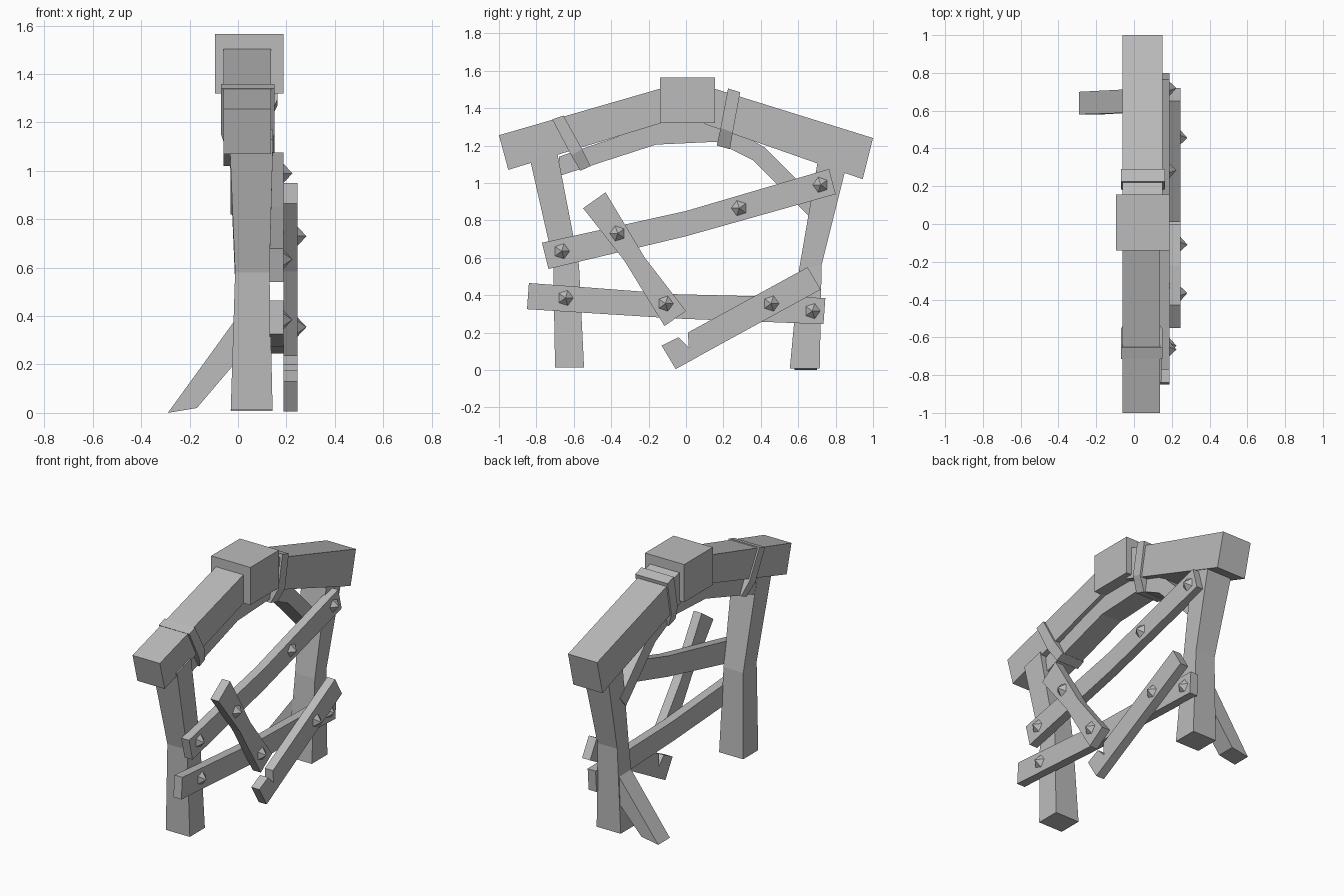
import bpy
import bmesh
from math import pi
from mathutils import Matrix, Vector

cube = bpy.data.objects.get("Cube")
if cube:
    bpy.data.objects.remove(cube, do_unlink=True)

GREY = (0.5, 0.5, 0.5, 1.0)
material = bpy.data.materials.new("plain grey")
material.use_nodes = True
material.diffuse_color = GREY
material.node_tree.nodes["Principled BSDF"].inputs["Base Color"].default_value = GREY


def finish(name, bm):
    """Turn a bmesh into a flat shaded object."""
    bmesh.ops.recalc_face_normals(bm, faces=bm.faces)
    mesh = bpy.data.meshes.new(name)
    bm.to_mesh(mesh)
    bm.free()
    mesh.materials.append(material)
    obj = bpy.data.objects.new(name, mesh)
    bpy.context.collection.objects.link(obj)
    return obj


def timber(name, rows, *spans):
    """Loft a four-sided timber through rows of (y, z) pairs.

    spans holds the x range of every row, or one range for all of them."""
    if len(spans) == 1:
        spans = spans * len(rows)
    bm = bmesh.new()
    rings = []
    for ((ya, za), (yb, zb)), (near, far) in zip(rows, spans):
        corners = (near, ya, za), (far, ya, za), (far, yb, zb), (near, yb, zb)
        rings.append([bm.verts.new(c) for c in corners])
    for a, b in zip(rings, rings[1:]):
        for i in range(4):
            j = (i + 1) % 4
            bm.faces.new((a[i], a[j], b[j], b[i]))
    bm.faces.new(rings[0])
    bm.faces.new(rings[-1])
    return finish(name, bm)


def stud(name, x, y, z):
    """Five-sided pointed nail head facing +x, with one corner up."""
    bm = bmesh.new()
    turn = Matrix.Rotation(pi / 2, 4, "Y") @ Matrix.Rotation(pi, 4, "Z")
    place = Matrix.Translation(Vector((x + 0.018, y, z)))
    bmesh.ops.create_cone(bm, cap_ends=True, segments=5, radius1=0.045,
                          radius2=0, depth=0.04, matrix=place @ turn)
    bmesh.ops.remove_doubles(bm, verts=bm.verts, dist=0.0001)
    # aim the first corner upward
    top = max(bm.verts, key=lambda v: v.co.z)
    low = min(bm.verts, key=lambda v: v.co.z)
    if z - low.co.z > top.co.z - z:
        bmesh.ops.rotate(bm, verts=bm.verts, cent=(x, y, z),
                         matrix=Matrix.Rotation(pi, 3, "X"))
    return finish(name, bm)


# Roof beams and the block joining them
timber("front_beam", [((-0.95, 1.07), (-1.0, 1.255)),
                      ((-0.1, 1.33), (-0.1, 1.515))], (-0.06, 0.137))
timber("back_beam", [((0.1, 1.315), (0.1, 1.52)),
                     ((0.945, 1.02), (1.0, 1.24))], (-0.06, 0.15))
timber("ridge_block", [((-0.14, 1.32), (-0.14, 1.565)),
                       ((0.155, 1.32), (0.155, 1.565))], (-0.095, 0.187))

# Bent brace under the beams
timber("arch_brace", [((-0.67, 1.04), (-0.68, 1.14)),
                      ((-0.16, 1.205), (-0.14, 1.325)),
                      ((0.16, 1.22), (0.18, 1.33)),
                      ((0.36, 1.12), (0.42, 1.19)),
                      ((0.66, 0.82), (0.72, 0.89))], (-0.03, 0.11))

# Straps wrapping the beams and narrowing around the brace
timber("front_strap", [((-0.715, 1.34), (-0.655, 1.36)),
                       ((-0.615, 1.15), (-0.555, 1.18)),
                       ((-0.565, 1.065), (-0.51, 1.09))],
       (-0.07, 0.15), (-0.07, 0.15), (-0.04, 0.12))
timber("back_strap", [((0.225, 1.505), (0.29, 1.485)),
                      ((0.185, 1.295), (0.25, 1.27)),
                      ((0.165, 1.2), (0.235, 1.18))],
       (-0.07, 0.163), (-0.07, 0.163), (-0.04, 0.12))

# Slightly bent legs
LEG_SPANS = (-0.035, 0.145), (-0.012, 0.13), (-0.03, 0.143)
timber("front_leg", [((-0.835, 1.13), (-0.69, 1.17)),
                     ((-0.71, 0.58), (-0.572, 0.56)),
                     ((-0.7, 0.012), (-0.545, 0.012))], *LEG_SPANS)
timber("back_leg", [((0.705, 1.12), (0.855, 1.08)),
                    ((0.605, 0.54), (0.725, 0.56)),
                    ((0.555, 0.008), (0.715, 0.008))], *LEG_SPANS)

# Slanted prop behind the back leg: built flat, then sheared outward
prop = timber("leg_prop", [((0.58, 0), (0.7, 0)), ((0.59, 1), (0.715, 1))], (0, 1))
for v in prop.data.vertices:
    inner, upper = v.co.z > 0.5, v.co.x < 0.5
    if inner:
        v.co.x, v.co.z = 0.0, 0.4 if upper else 0.22
    else:
        v.co.x, v.co.z = (-0.29, 0.0) if upper else (-0.17, 0.02)

# Planks: two long rails, then two loose boards on top of them
RAIL, BOARD = (0.13, 0.187), (0.187, 0.245)
timber("upper_rail", [((-0.735, 0.54), (-0.77, 0.68)),
                      ((0, 0.715), (0, 0.85)),
                      ((0.8, 0.94), (0.765, 1.075))], RAIL)
timber("lower_rail", [((-0.85, 0.325), (-0.84, 0.465)),
                      ((-0.05, 0.275), (-0.05, 0.405)),
                      ((0.735, 0.245), (0.745, 0.385))], RAIL)
timber("short_board", [((-0.55, 0.865), (-0.43, 0.95)),
                       ((-0.33, 0.585), (-0.22, 0.6)),
                       ((-0.115, 0.235), (0, 0.315))], BOARD)
timber("notched_board", [((0.72, 0.43), (0.65, 0.55)),
                         ((0.08, 0.08), (0.01, 0.2)),
                         ((0.06, 0.068), (0.015, 0.12)),
                         ((0, 0.035), (-0.04, 0.175)),
                         ((-0.055, 0.005), (-0.13, 0.13))], BOARD)

# Studs
for y, z in [(-0.665, 0.635), (0.285, 0.865), (0.72, 0.99), (-0.645, 0.385), (0.675, 0.315)]:
    stud("rail_stud", RAIL[1], y, z)
for y, z in [(-0.365, 0.73), (-0.11, 0.355), (0.455, 0.355)]:
    stud("board_stud", BOARD[1], y, z)
